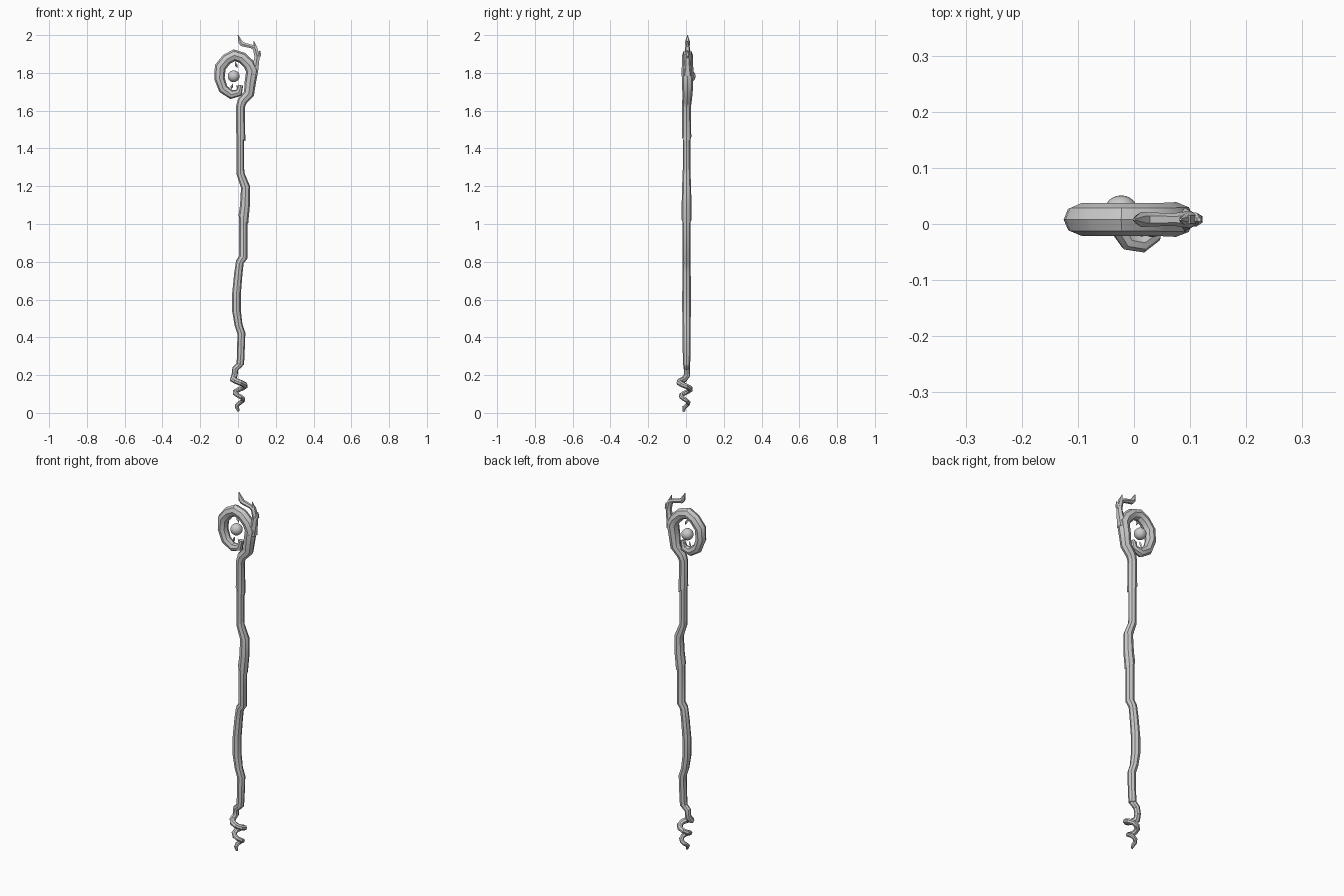
import bpy, bmesh, math
from mathutils import Vector, Matrix


def tube(name, pts, sides=8, slant=0.0):
    """Sweep a polygon along (x, y, z, radius) points; slant tilts the first end."""
    P = [Vector(p[:3]) for p in pts]
    bm = bmesh.new()
    rings, prev, nrm = [], None, None
    for i, p in enumerate(P):
        t = (P[min(i + 1, len(P) - 1)] - P[max(i - 1, 0)]).normalized()
        if i in (0, len(P) - 1):
            stretch, bend = 1.0, Vector()
        else:
            a, b = (p - P[i - 1]).normalized(), (P[i + 1] - p).normalized()
            t = (a + b).normalized()
            bend = b - a
            stretch = min(1.35, 1 / max(0.5, t.dot(b)))
        if nrm is None:
            nrm = Vector((0, 1, 0))
        else:
            nrm = prev.rotation_difference(t) @ nrm
        nrm = (nrm - t * nrm.dot(t)).normalized()
        prev, side = t, t.cross(nrm)
        ring = []
        for k in range(sides):
            ang = 2 * math.pi * k / sides
            o = (nrm * math.cos(ang) + side * math.sin(ang)) * pts[i][3]
            if bend.length > 1e-4:
                d = bend.normalized()
                o += d * o.dot(d) * (stretch - 1)
            if i == 0:
                o.z -= slant * o.x
            ring.append(bm.verts.new(p + o))
        rings.append(ring)
    for a, b in zip(rings, rings[1:]):
        for k in range(sides):
            j = (k + 1) % sides
            bm.faces.new((a[k], a[j], b[j], b[k]))
    bm.faces.new(rings[0][::-1])
    bm.faces.new(rings[-1])
    return finish(name, bm)


def finish(name, bm, angle=35):
    bmesh.ops.recalc_face_normals(bm, faces=bm.faces)
    me = bpy.data.meshes.new(name)
    bm.to_mesh(me)
    bm.free()
    ob = bpy.data.objects.new(name, me)
    bpy.context.collection.objects.link(ob)
    bpy.context.view_layer.objects.active = ob
    ob.select_set(True)
    bpy.ops.object.shade_smooth_by_angle(angle=math.radians(angle))
    ob.select_set(False)
    return ob


# Corkscrew root at the foot, tapering to a tip
root = [(0.012, 0.003, 0.28, 0.020), (0.008, 0.003, 0.255, 0.017),
        (-0.014, 0.004, 0.235, 0.016), (-0.018, 0.006, 0.20, 0.016)]
N = 17
for i in range(N):
    f = i / (N - 1)
    a = math.pi * 1.05 + f * math.tau * 2.05
    r = 0.034 - 0.020 * f
    root.append((0.008 + r * math.cos(a), -0.004 + r * math.sin(a),
                 0.178 - 0.150 * f, 0.016 - 0.006 * f))
root.append((0.003, -0.012, 0.008, 0.006))
tube("root_spiral", root)

# Crooked shaft in three lapped lengths
tube("shaft_lower", [
    (0.012, 0.003, 0.255, 0.019), (0.014, 0.003, 0.29, 0.020),
    (0.018, 0.003, 0.42, 0.021), (0.003, 0.003, 0.465, 0.021),
    (-0.008, 0.003, 0.54, 0.023), (-0.008, 0.003, 0.63, 0.023),
    (0.002, 0.003, 0.74, 0.022), (0.010, 0.003, 0.80, 0.021),
    (0.028, 0.003, 0.825, 0.022), (0.028, 0.003, 1.05, 0.022)])
tube("shaft_middle", [
    (0.028, 0.003, 1.022, 0.026), (0.037, 0.003, 1.10, 0.026),
    (0.040, 0.003, 1.195, 0.024), (0.014, 0.003, 1.265, 0.021),
    (0.013, 0.003, 1.29, 0.020), (0.013, 0.003, 1.48, 0.020)], slant=0.7)

# Upper shaft curling into the ring head
tube("shaft_upper_and_ring", [
    (0.014, 0.003, 1.46, 0.025), (0.013, 0.003, 1.62, 0.023),
    (0.022, 0.005, 1.65, 0.025), (0.058, 0.008, 1.69, 0.027),
    (0.065, 0.008, 1.75, 0.030), (0.075, 0.008, 1.81, 0.031),
    (0.058, 0.008, 1.845, 0.030), (0.022, 0.008, 1.880, 0.029),
    (-0.020, 0.008, 1.893, 0.029), (-0.060, 0.008, 1.872, 0.029),
    (-0.094, 0.008, 1.83, 0.029), (-0.098, 0.008, 1.77, 0.027),
    (-0.078, 0.008, 1.715, 0.025), (-0.035, 0.008, 1.685, 0.022),
    (0.005, 0.008, 1.695, 0.018), (0.015, 0.008, 1.735, 0.012)], slant=0.9)

# Twig rising from the ring, with two short spurs
tube("twig", [
    (0.080, 0.008, 1.79, 0.028), (0.095, 0.008, 1.845, 0.018),
    (0.101, 0.008, 1.885, 0.015), (0.090, 0.008, 1.932, 0.014),
    (0.070, 0.008, 1.940, 0.011), (0.022, 0.008, 1.952, 0.013),
    (0.012, 0.008, 1.965, 0.013), (0.0, 0.008, 2.0, 0.002)], sides=6)
tube("twig_spur_side", [(0.095, 0.008, 1.875, 0.014),
                        (0.112, 0.008, 1.895, 0.012),
                        (0.116, 0.008, 1.917, 0.004)], sides=6)
tube("twig_spur_top", [(0.092, 0.008, 1.93, 0.012),
                       (0.083, 0.008, 1.968, 0.002)], sides=6)

# Floating orb
bm = bmesh.new()
bmesh.ops.create_uvsphere(bm, u_segments=24, v_segments=12, radius=0.031)
bmesh.ops.translate(bm, verts=bm.verts, vec=(-0.023, 0.020, 1.782))
finish("orb", bm)

# Small shards above and below the orb
for name, x, z, tilt in (("shard_top", -0.010, 1.842, -20),
                         ("shard_bottom", -0.032, 1.728, 20),
                         ("shard_low", 0.000, 1.722, -35)):
    bm = bmesh.new()
    m = Matrix.Translation((x, 0.012, z)) @ Matrix.Rotation(math.radians(tilt), 4, 'Y')
    for s in (1, -1):
        bmesh.ops.create_cone(bm, segments=4, radius1=0.007, radius2=0, depth=0.018,
                              matrix=m @ Matrix.Rotation(0 if s > 0 else math.pi, 4, 'X')
                              @ Matrix.Translation((0, 0, 0.009)))
    bmesh.ops.remove_doubles(bm, verts=bm.verts, dist=1e-4)
    finish(name, bm, 20)
